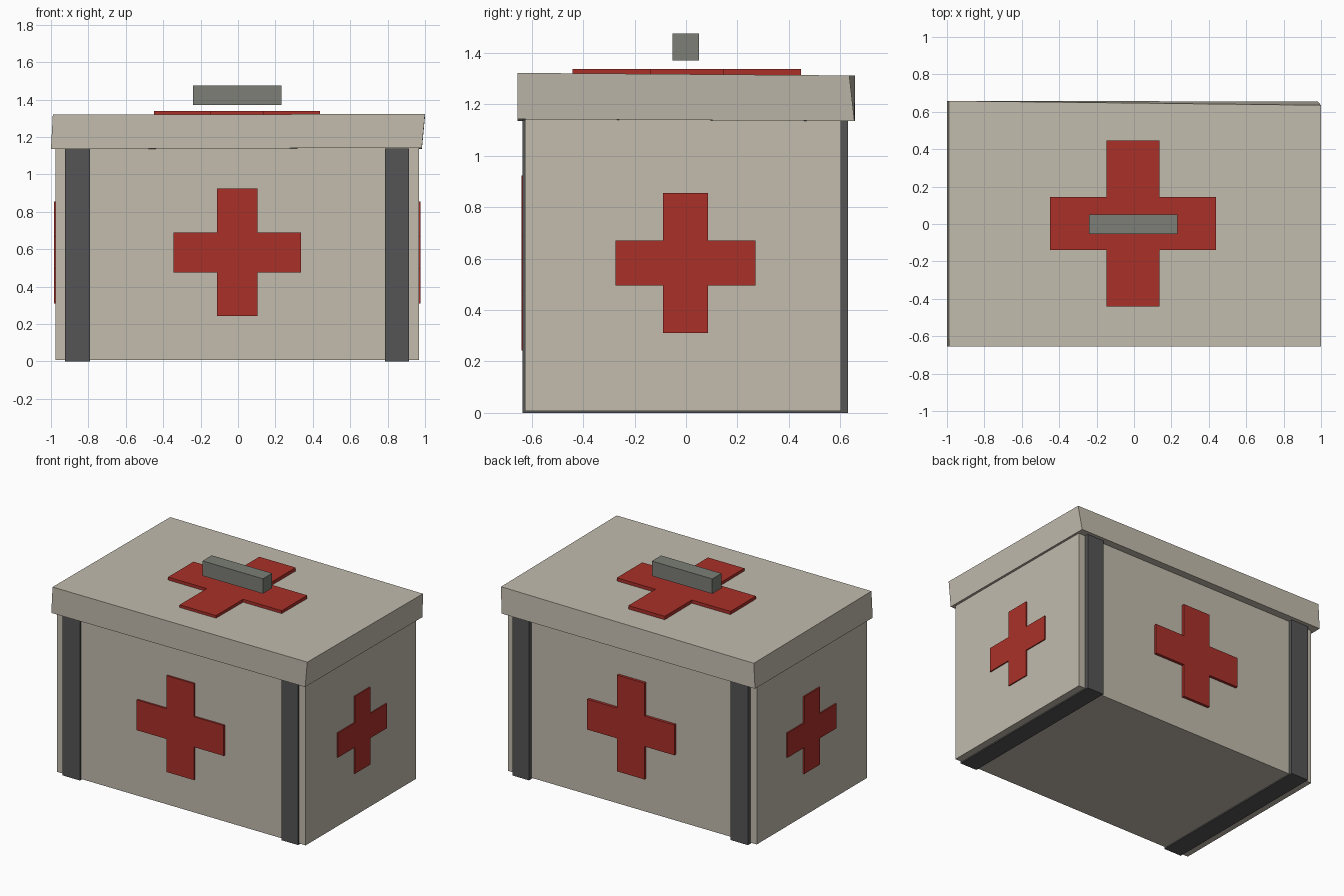
import bpy, bmesh
from mathutils import Matrix

if "Cube" in bpy.data.objects:
    bpy.data.objects.remove(bpy.data.objects["Cube"])


def material(name, rgb):
    m = bpy.data.materials.new(name)
    m.diffuse_color = (*rgb, 1)
    m.use_nodes = True
    m.node_tree.nodes["Principled BSDF"].inputs["Base Color"].default_value = m.diffuse_color
    return m


CREAM = material("cream", (0.54, 0.50, 0.42))
RED = material("red", (0.40, 0.03, 0.022))
DARK = material("dark_grey", (0.09, 0.09, 0.09))
STEEL = material("steel_grey", (0.20, 0.21, 0.18))


def finish(name, bm, mat):
    bmesh.ops.recalc_face_normals(bm, faces=bm.faces)
    mesh = bpy.data.meshes.new(name)
    bm.to_mesh(mesh)
    bm.free()
    mesh.materials.append(mat)
    obj = bpy.data.objects.new(name, mesh)
    bpy.context.collection.objects.link(obj)
    return obj


def hull(name, bottom, top, mat):
    """Six-sided block from four bottom corners and four top corners."""
    bm = bmesh.new()
    b = [bm.verts.new(p) for p in bottom]
    t = [bm.verts.new(p) for p in top]
    bm.faces.new(b)
    bm.faces.new(t)
    for i in range(4):
        j = (i + 1) % 4
        bm.faces.new((b[i], b[j], t[j], t[i]))
    return finish(name, bm, mat)


def box(name, x0, x1, y0, y1, z0, z1, mat):
    ring = [(x0, y0), (x1, y0), (x1, y1), (x0, y1)]
    return hull(name, [(*p, z0) for p in ring], [(*p, z1) for p in ring], mat)


def prism(name, outline, depth, matrix, mat):
    """Extrude a flat outline along local +z, then place it."""
    bm = bmesh.new()
    face = bm.faces.new([bm.verts.new((u, v, 0)) for u, v in outline])
    ext = bmesh.ops.extrude_face_region(bm, geom=[face])
    moved = [g for g in ext["geom"] if isinstance(g, bmesh.types.BMVert)]
    bmesh.ops.translate(bm, verts=moved, vec=(0, 0, depth))
    bm.transform(matrix)
    return finish(name, bm, mat)


def cross(name, origin, u, v, n, reach, half, depth):
    r, h = reach, half
    outline = [(-h, -r), (h, -r), (h, -h), (r, -h), (r, h), (h, h),
               (h, r), (-h, r), (-h, h), (-r, h), (-r, -h), (-h, -h)]
    axes = Matrix((u, v, n)).transposed().to_4x4()
    return prism(name, outline, depth, Matrix.Translation(origin) @ axes, RED)


# Box body
box("body", -0.975, 0.967, -0.626, 0.603, 0.008, 1.14, CREAM)

# Overhanging lid, slightly out of square
hull("lid",
     [(-1.0, -0.655, 1.135), (0.983, -0.655, 1.142), (0.983, 0.655, 1.135), (-1.0, 0.658, 1.135)],
     [(-0.99, -0.655, 1.32), (1.0, -0.655, 1.322), (1.0, 0.635, 1.312), (-0.99, 0.658, 1.312)],
     CREAM)

# U-shaped bands running down the front, under the base and up the back
band = [(-0.636, 0), (0.63, 0), (0.63, 1.138), (0.60, 1.138),
        (0.60, 0.02), (-0.61, 0.02), (-0.61, 1.138), (-0.636, 1.138)]
yz_to_world = Matrix(((0, 0, 1, 0), (1, 0, 0, 0), (0, 1, 0, 0), (0, 0, 0, 1)))
for side, x0, x1 in (("left", -0.925, -0.79), ("right", 0.785, 0.915)):
    prism(side + "_band", band, x1 - x0, Matrix.Translation((x0, 0, 0)) @ yz_to_world, DARK)

# Crosses on every side and on the lid
X, Y, Z = (1, 0, 0), (0, 1, 0), (0, 0, 1)
cross("front_cross", (-0.004, -0.615, 0.583), X, Z, (0, -1, 0), 0.34, 0.107, 0.024)
cross("back_cross", (-0.004, 0.595, 0.583), (-1, 0, 0), Z, Y, 0.34, 0.107, 0.027)
cross("right_cross", (0.955, -0.002, 0.583), Y, Z, X, 0.273, 0.087, 0.02)
cross("left_cross", (-0.963, -0.002, 0.583), (0, -1, 0), Z, (-1, 0, 0), 0.273, 0.087, 0.021)
cross("lid_cross", (-0.005, 0.003, 1.305), X, Y, Z, 0.444, 0.142, 0.033)

# Carry handle hovering above the lid
box("handle", -0.24, 0.232, -0.053, 0.05, 1.37, 1.475, STEEL)
